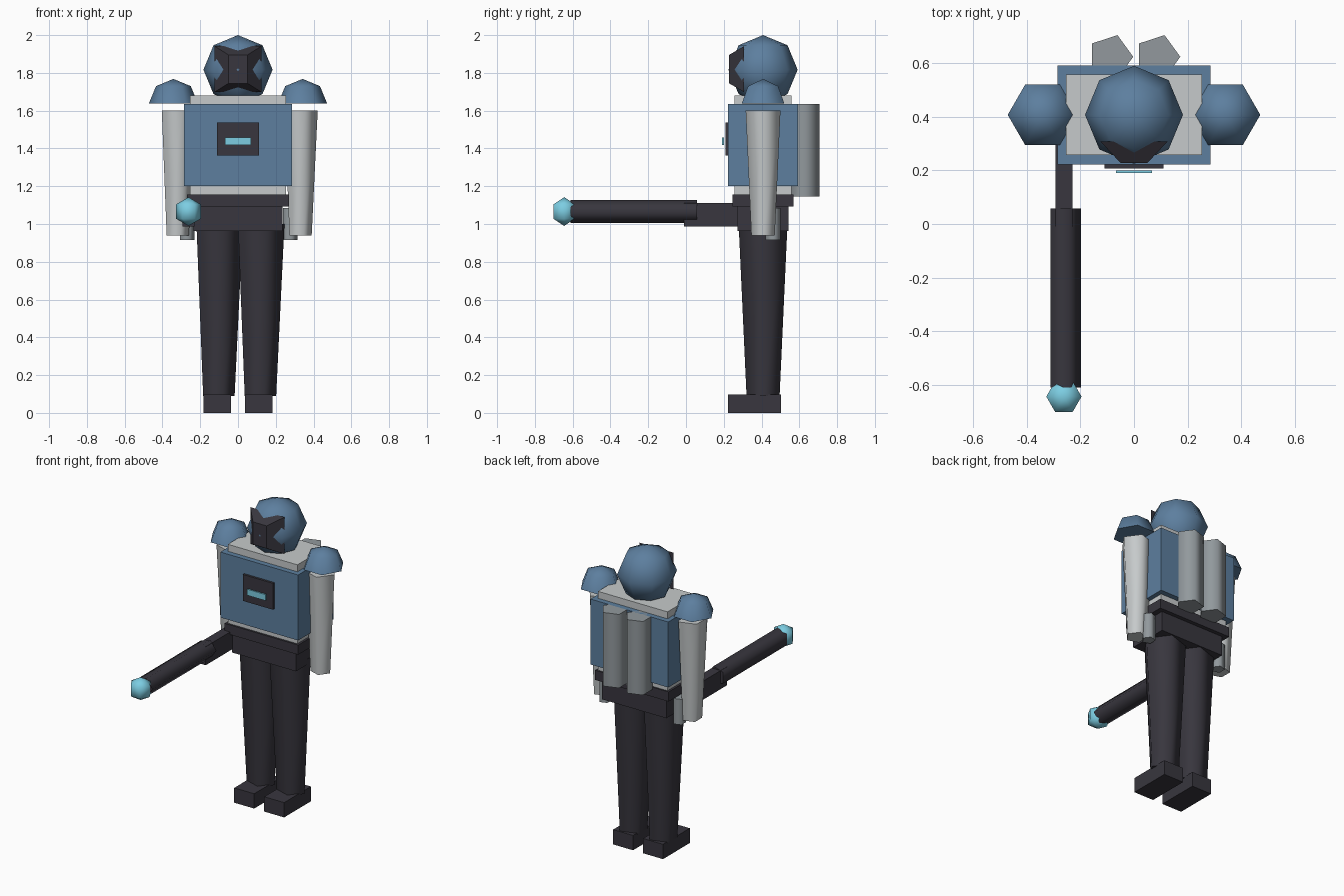
import bpy, bmesh
from math import sin, cos, pi, radians
from mathutils import Matrix

cube = bpy.data.objects.get("Cube")
if cube:
    bpy.data.objects.remove(cube, do_unlink=True)


def material(name, hex_code):
    rgb = [int(hex_code[i:i + 2], 16) / 255 for i in (0, 2, 4)]
    colour = [c / 12.92 if c < 0.04 else ((c + 0.055) / 1.055) ** 2.4 for c in rgb] + [1]
    mat = bpy.data.materials.new(name)
    mat.use_nodes = True
    mat.diffuse_color = colour
    mat.node_tree.nodes["Principled BSDF"].inputs["Base Color"].default_value = colour
    return mat


blue = material("steel blue", "5d7f9f")
white = material("pale grey", "c6cacb")
grey = material("mid grey", "92999d")
dark = material("charcoal", "38363e")
cyan = material("bright cyan", "7ccde2")

MID = 0.408  # depth of the body's centre line


def finish(name, bm, mat, smooth=False):
    bmesh.ops.remove_doubles(bm, verts=bm.verts, dist=0.0005)
    bmesh.ops.recalc_face_normals(bm, faces=bm.faces)
    mesh = bpy.data.meshes.new(name)
    bm.to_mesh(mesh)
    bm.free()
    mesh.materials.append(mat)
    obj = bpy.data.objects.new(name, mesh)
    bpy.context.collection.objects.link(obj)
    if smooth:
        bpy.ops.object.select_all(action="DESELECT")
        obj.select_set(True)
        bpy.context.view_layer.objects.active = obj
        bpy.ops.object.shade_smooth_by_angle(angle=radians(80))
    return obj


def box(name, mat, x, y, z):
    """Box spanning the given (low, high) pairs."""
    bm = bmesh.new()
    bmesh.ops.create_cube(bm, size=1)
    for v in bm.verts:
        v.co = [lo + (hi - lo) * (c + 0.5) for c, (lo, hi) in zip(v.co, (x, y, z))]
    return finish(name, bm, mat)


def turned(name, mat, profile, sides, loc, tilt=0):
    """Faceted solid of revolution from (radius, height) points."""
    bm = bmesh.new()
    rings = []
    for r, h in profile:
        r = max(r, 0.00001)
        rings.append([bm.verts.new((r * cos(2 * pi * i / sides), r * sin(2 * pi * i / sides), h))
                      for i in range(sides)])
    for a, b in zip(rings, rings[1:]):
        for i in range(sides):
            j = (i + 1) % sides
            bm.faces.new((a[i], a[j], b[j], b[i]))
    for ring, (r, h) in ((rings[0], profile[0]), (rings[-1], profile[-1])):
        if r > 0.001:
            bm.faces.new(ring)
    bm.transform(Matrix.Translation(loc) @ Matrix.Rotation(tilt, 4, "X"))
    return finish(name, bm, mat, True)


def ball_profile(r, rings, start=-pi / 2):
    steps = [start + (pi / 2 - start) * i / rings for i in range(rings + 1)]
    return [(r * cos(a), r * sin(a)) for a in steps]


# Head and visor
turned("head", blue, ball_profile(0.183, 4), 8, (0, MID, 1.817))
bm = bmesh.new()
bmesh.ops.create_cube(bm, size=2)
for v in bm.verts:
    front = v.co.y < 0
    v.co = (v.co.x * (0.05 if front else 0.125), MID - (0.18 if front else 0.10),
            1.82 + v.co.z * (0.075 if front else 0.122))
finish("visor", bm, dark)

# Torso
box("chest_armour", blue, (-0.285, 0.285), (0.223, 0.593), (1.2, 1.634))
box("inner_torso", white, (-0.255, 0.255), (0.258, 0.558), (1.13, 1.68))
box("belt", dark, (-0.27, 0.27), (0.245, 0.568), (1.093, 1.157))
box("hips", dark, (-0.235, 0.235), (0.272, 0.542), (0.963, 1.093))
box("chest_panel", dark, (-0.11, 0.11), (0.208, 0.225), (1.363, 1.538))
box("chest_light", cyan, (-0.068, 0.068), (0.191, 0.2), (1.418, 1.458))

# Limbs and paired equipment
for side, s in (("left", 1), ("right", -1)):
    turned(side + "_shoulder", blue, ball_profile(0.13, 2, 0), 6, (s * 0.342, MID, 1.638))
    turned(side + "_arm", white, [(0.065, 0.94), (0.097, 1.602)], 5, (s * 0.325, MID, 0))
    turned(side + "_pouch", grey, [(0.042, 0.916), (0.042, 1.085)], 5, (s * 0.272, 0.46, 0))
    turned(side + "_leg", dark, [(0.092, 0.09), (0.136, 1.0)], 5, (s * 0.11, MID, 0))
    box(side + "_foot", dark, (s * 0.11 - 0.073, s * 0.11 + 0.073), (0.222, 0.502), (0, 0.098))
    turned(side + "_back_tank", grey, [(0.085, 1.146), (0.085, 1.634)], 5, (s * 0.088, 0.625, 0))

# Blaster held at the right hip
box("blaster_stock", dark, (-0.294, -0.23), (-0.01, 0.35), (0.987, 1.11))
turned("blaster_barrel", dark, [(0.063, 0), (0.063, 0.67)], 5, (-0.262, 0.058, 1.066), pi / 2)
turned("blaster_tip", cyan, ball_profile(0.076, 3), 6, (-0.262, -0.645, 1.066))
